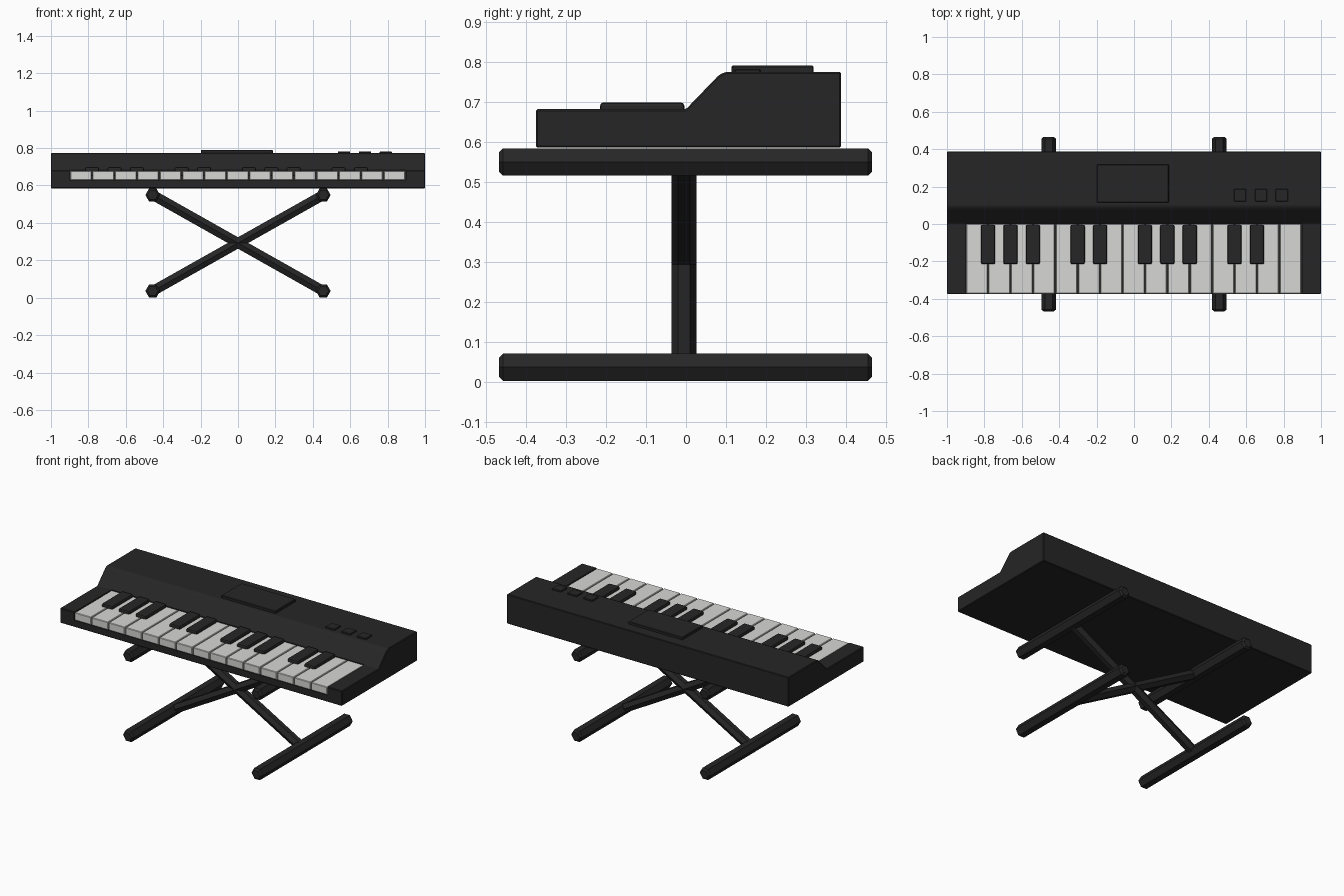
import bpy, bmesh, math
from mathutils import Vector, Matrix

if "Cube" in bpy.data.objects:
    bpy.data.objects.remove(bpy.data.objects["Cube"])


def material(name, rgb):
    m = bpy.data.materials.new(name)
    m.diffuse_color = (*rgb, 1)
    m.use_nodes = True
    m.node_tree.nodes["Principled BSDF"].inputs["Base Color"].default_value = m.diffuse_color
    return m


BLACK = material("black plastic", (0.019, 0.019, 0.019))
WHITE = material("white key", (0.68, 0.68, 0.665))


def finish(bm, name, mat, bevel=0.0, segments=1):
    bmesh.ops.recalc_face_normals(bm, faces=bm.faces)
    me = bpy.data.meshes.new(name)
    bm.to_mesh(me)
    bm.free()
    me.materials.append(mat)
    ob = bpy.data.objects.new(name, me)
    bpy.context.collection.objects.link(ob)
    if bevel:
        mod = ob.modifiers.new("bevel", 'BEVEL')
        mod.width = bevel
        mod.segments = segments
        mod.limit_method = 'ANGLE'
        mod.angle_limit = math.radians(35)
    return ob


def box(name, lo, hi, mat, bevel=0.0, segments=1):
    bm = bmesh.new()
    bmesh.ops.create_cube(bm, size=1)
    for v in bm.verts:
        v.co = [(a + b) / 2 + c * (b - a) for a, b, c in zip(lo, hi, v.co)]
    return finish(bm, name, mat, bevel, segments)


def hex_tube(name, a, b, radius, across, bevel):
    # six-sided tube from a to b, one corner pointing along "across"
    a, b = Vector(a), Vector(b)
    axis = (b - a).normalized()
    u = Vector(across)
    w = axis.cross(u)
    bm = bmesh.new()
    rings = [[bm.verts.new(p + radius * (math.cos(t) * u + math.sin(t) * w))
              for t in (i * math.pi / 3 for i in range(6))] for p in (a, b)]
    bm.faces.new(rings[0])
    bm.faces.new(rings[1])
    for i in range(6):
        j = (i + 1) % 6
        bm.faces.new((rings[0][i], rings[0][j], rings[1][j], rings[1][i]))
    ob = finish(bm, name, BLACK, bevel)
    ob.modifiers["bevel"].angle_limit = math.radians(70)  # ends only
    return ob


# Keyboard case: side profile swept across x, with a slot cut for the keys
profile = [(-0.375, 0.585), (-0.375, 0.681), (0, 0.681), (0.078, 0.762),
           (0.087, 0.769), (0.1, 0.774), (0.388, 0.774), (0.388, 0.585)]
bm = bmesh.new()
face = bm.faces.new([bm.verts.new((-1, y, z)) for y, z in profile])
ext = bmesh.ops.extrude_face_region(bm, geom=[face])
bmesh.ops.translate(bm, vec=(2, 0, 0),
                    verts=[g for g in ext["geom"] if isinstance(g, bmesh.types.BMVert)])
case = finish(bm, "keyboard_case", BLACK, 0.004)

cutter = box("key_slot_cutter", (-0.9, -0.5, 0.629), (0.897, -0.001, 0.72), BLACK)
cutter.hide_render = True
cutter.hide_viewport = True
cut = case.modifiers.new("key slot", 'BOOLEAN')
cut.operation = 'DIFFERENCE'
cut.solver = 'EXACT'
cut.object = cutter

# White keys
X0, PITCH, GAP = -0.9, 1.797 / 15, 0.003
for i in range(15):
    x = X0 + i * PITCH
    box(f"white_key_{i + 1}", (x + GAP, -0.373, 0.629),
        (x + PITCH - GAP, -0.001, 0.678), WHITE, 0.003)

# Black keys, with sloped upper edges
for i in (1, 2, 3, 5, 6, 8, 9, 10, 12, 13):
    x = X0 + i * PITCH
    box(f"black_key_{i}", (x - 0.038, -0.215, 0.65),
        (x + 0.038, -0.004, 0.698), BLACK, 0.009, 2)

# Display panel and buttons
box("display_panel", (-0.198, 0.114, 0.77), (0.186, 0.319, 0.79), BLACK, 0.003)
for i, x in enumerate((0.567, 0.679, 0.79)):
    box(f"button_{i + 1}", (x - 0.033, 0.121, 0.765),
        (x + 0.033, 0.187, 0.782), BLACK, 0.003)

# Stand: four bars running front to back, two crossing legs
for s, side in ((-1, "left"), (1, "right")):
    for z, level in ((0.036, "foot"), (0.549, "support")):
        hex_tube(f"{side}_{level}_bar", (s * 0.456, -0.467, z),
                 (s * 0.456, 0.465, z), 0.0395, (1, 0, 0), 0.01)
    hex_tube(f"crossing_leg_{side}", (-s * 0.45, -0.005, 0.039),
             (s * 0.45, -0.005, 0.546), 0.031, (0, 1, 0), 0.002)
